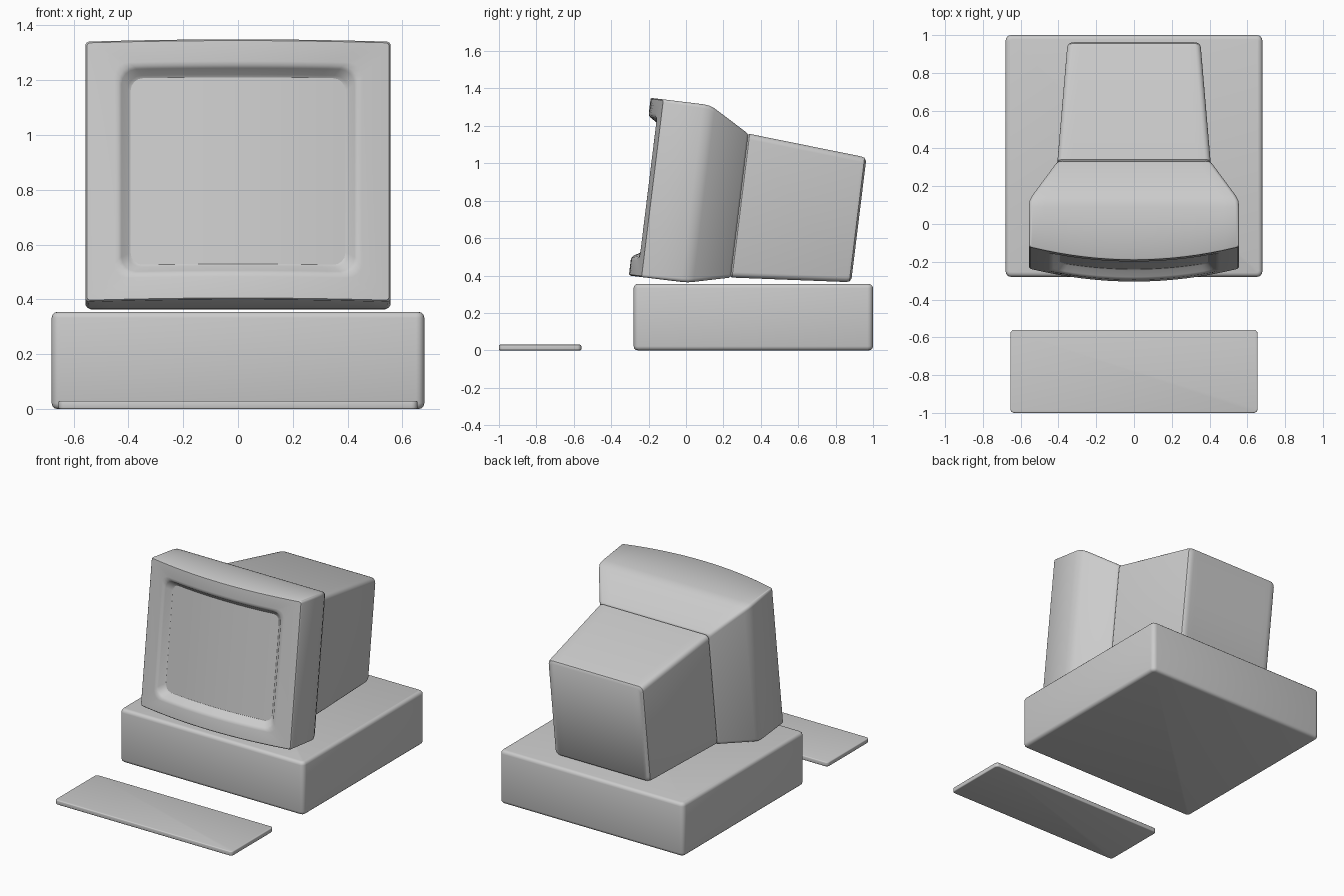
import bpy, bmesh, math
from mathutils import Matrix

if "Cube" in bpy.data.objects:
    bpy.data.objects.remove(bpy.data.objects["Cube"])

TILT = math.radians(-7)
CURVE = 0.07 / 0.557 ** 2      # bow of the monitor front across its width


def finish(name, bm, angle=40):
    mesh = bpy.data.meshes.new(name)
    bm.to_mesh(mesh)
    bm.free()
    ob = bpy.data.objects.new(name, mesh)
    bpy.context.collection.objects.link(ob)
    bpy.ops.object.select_all(action='DESELECT')
    ob.select_set(True)
    bpy.context.view_layer.objects.active = ob
    bpy.ops.object.shade_smooth_by_angle(angle=math.radians(angle))
    return ob


def box(name, size, centre, corner, edge):
    """Box with rounded vertical corners and softened top and bottom rims."""
    bm = bmesh.new()
    bmesh.ops.create_cube(bm, size=1, matrix=Matrix.Translation(centre) @ Matrix.Diagonal((*size, 1)))
    upright = [e for e in bm.edges if abs(e.verts[0].co.z - e.verts[1].co.z) > 1e-4]
    bmesh.ops.bevel(bm, geom=upright, offset=corner, segments=4, profile=0.5, affect='EDGES')
    rims = [e for e in bm.edges if e.calc_face_angle(0) > 1.2]
    bmesh.ops.bevel(bm, geom=rims, offset=edge, segments=3, profile=0.5, affect='EDGES')
    return finish(name, bm)


def ring(bm, hx, hz, cz, r, y, bow):
    """Rounded rectangle facing the front, optionally bowed in depth."""
    quarter = []
    for i in range(5):
        a = math.pi / 2 * i / 4
        quarter.append((hx - r + r * math.cos(a), hz - r + r * math.sin(a)))
    quarter += [((hx - r) * (1 - i / 8), hz) for i in range(1, 9)]
    half = quarter + [(-x, z) for x, z in reversed(quarter[:-1])]
    pts = half + [(x, -z) for x, z in reversed(half)]
    return [bm.verts.new((x, y + bow * CURVE * x * x, cz + z)) for x, z in pts]


def loft(name, sections, cap_front=False, cap_back=False):
    """Skin a front-to-back list of sections (hx, hz, cz, radius, y, bow)."""
    bm = bmesh.new()
    rings = [ring(bm, *s) for s in sections]
    n = len(rings[0])
    for a, b in zip(rings, rings[1:]):
        for i in range(n):
            j = (i + 1) % n
            bm.faces.new((b[i], b[j], a[j], a[i]))
    for i in range(n // 2 - 1):
        idx = (i, i + 1, n - 2 - i, n - 1 - i)
        if cap_front:
            bm.faces.new([rings[0][k] for k in idx])
        if cap_back:
            bm.faces.new([rings[-1][k] for k in reversed(idx)])
    ob = finish(name, bm)
    ob.rotation_euler.x = TILT
    return ob


# Computer case and keyboard
box("computer_case", (1.36, 1.28, 0.355), (0, 0.36, 0.1775), 0.03, 0.022)
box("keyboard", (1.31, 0.44, 0.03), (0, -0.78, 0.015), 0.022, 0.006)

# Screen glass, set back in the bezel
SCREEN = (0.392, 0.343, 0.84, 0.045, -0.302, 1)
loft("screen", [SCREEN], cap_front=True)

# Bezel and tapering front housing
loft("monitor_front_housing", [
    SCREEN,
    (0.402, 0.352, 0.84, 0.050, -0.308, 1),
    (0.425, 0.372, 0.84, 0.055, -0.340, 1),
    (0.436, 0.382, 0.84, 0.055, -0.349, 1),
    (0.452, 0.396, 0.84, 0.050, -0.352, 1),
    (0.551, 0.473, 0.8385, 0.012, -0.352, 1),
    (0.557, 0.4785, 0.8385, 0.015, -0.345, 1),
    (0.557, 0.4785, 0.8385, 0.02, -0.070, 0),
    (0.553, 0.476, 0.838, 0.02, -0.035, 0),
    (0.538, 0.467, 0.835, 0.02, -0.005, 0),
    (0.412, 0.391, 0.804, 0.02, 0.180, 0),
    (0.398, 0.380, 0.803, 0.02, 0.190, 0),
], cap_back=True)

# Rear housing around the picture tube
loft("monitor_rear_housing", [
    (0.396, 0.378, 0.803, 0.02, 0.185, 0),
    (0.405, 0.387, 0.803, 0.03, 0.197, 0),
    (0.354, 0.338, 0.805, 0.03, 0.805, 0),
    (0.349, 0.333, 0.805, 0.03, 0.822, 0),
    (0.333, 0.317, 0.805, 0.025, 0.832, 0),
], cap_front=True, cap_back=True)
